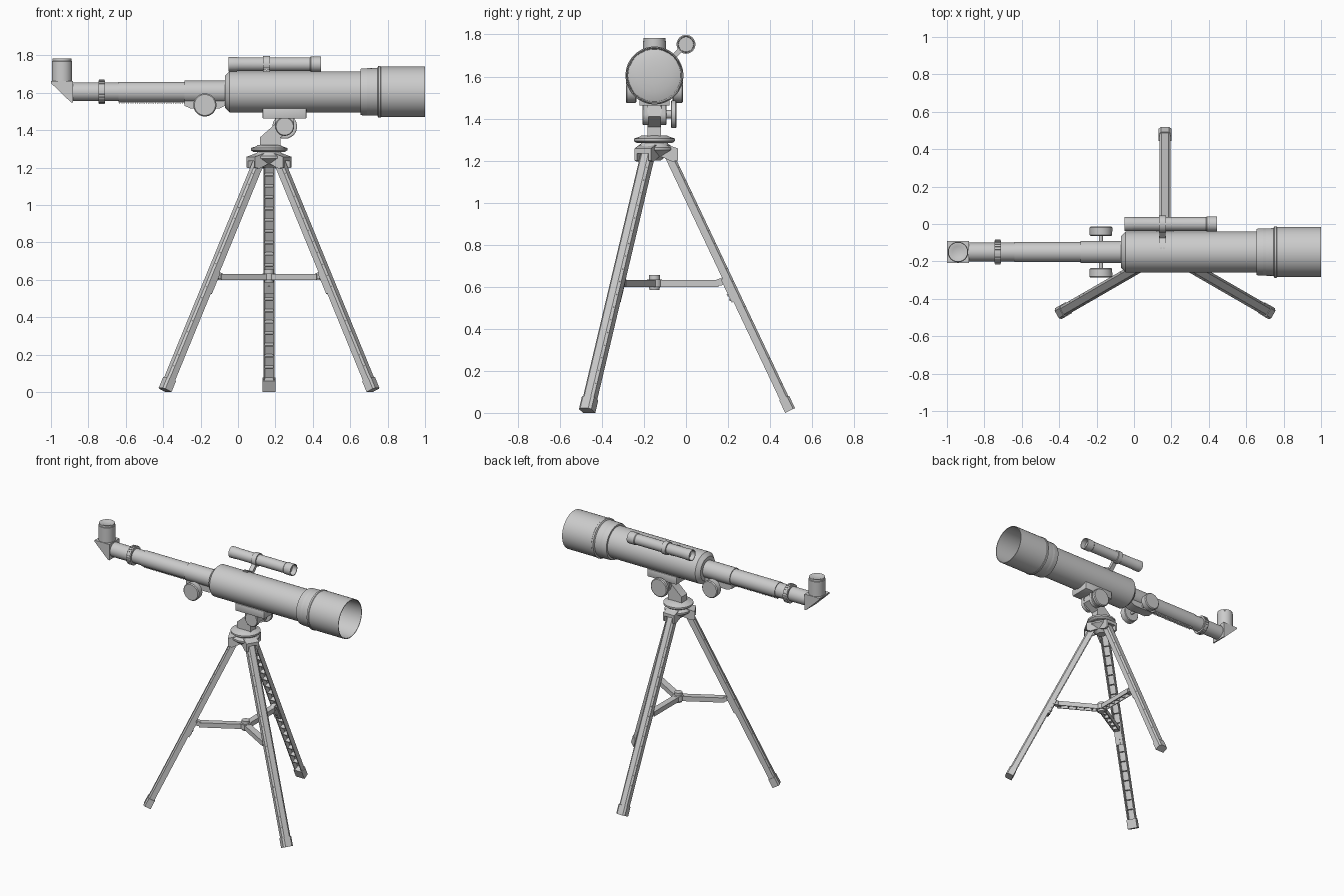
import bpy, bmesh
from math import sin, cos, pi, radians
from mathutils import Vector as V, Matrix as M

if "Cube" in bpy.data.objects:
    bpy.data.objects.remove(bpy.data.objects["Cube"])

CY, CZ = -0.15, 1.605          # optical axis
HUB = V((0.166, CY, 0))        # tripod axis


def finish(name, bm):
    bmesh.ops.remove_doubles(bm, verts=bm.verts, dist=1e-5)
    bmesh.ops.recalc_face_normals(bm, faces=bm.faces)
    me = bpy.data.meshes.new(name)
    bm.to_mesh(me)
    bm.free()
    ob = bpy.data.objects.new(name, me)
    bpy.context.collection.objects.link(ob)
    return ob


def lathe(name, prof, axis='X', at=(0, CY, CZ), n=40):
    """Revolve (position, radius) points about an axis through 'at'."""
    bm = bmesh.new()
    rings = []
    for p, r in prof:
        ring = []
        for i in range(n):
            a = 2 * pi * (i + .5) / n
            u, v = r * cos(a), r * sin(a)
            co = {'X': (p, u, v), 'Y': (v, p, u), 'Z': (u, v, p)}[axis]
            ring.append(bm.verts.new(V(co) + V(at)))
        rings.append(ring)
    for A, B in zip(rings, rings[1:]):
        for i in range(n):
            j = (i + 1) % n
            bm.faces.new((A[i], A[j], B[j], B[i]))
    return finish(name, bm)


def add_prism(bm, pts, off):
    a = [bm.verts.new(p) for p in pts]
    b = [bm.verts.new(V(p) + V(off)) for p in pts]
    bm.faces.new(a)
    bm.faces.new(b[::-1])
    for i in range(len(a)):
        j = (i + 1) % len(a)
        bm.faces.new((a[i], b[i], b[j], a[j]))


def prism(name, pts, off):
    bm = bmesh.new()
    add_prism(bm, pts, off)
    return finish(name, bm)


def add_box(bm, lo, hi, mat=M.Identity(4)):
    lo, hi = V(lo), V(hi)
    m = mat @ M.Translation((lo + hi) / 2) @ M.Diagonal((*(hi - lo), 1))
    bmesh.ops.create_cube(bm, size=1, matrix=m)


def box(name, lo, hi, bevel=0.0, mat=M.Identity(4)):
    bm = bmesh.new()
    add_box(bm, lo, hi, mat)
    if bevel:
        bmesh.ops.bevel(bm, geom=bm.edges[:], offset=bevel, segments=2, affect='EDGES', profile=.5)
    return finish(name, bm)


# Optical tube, dew shield and objective lens
lathe("main_tube", [(-.07, 0), (-.07, .085), (-.045, .11), (.66, .11), (.66, 0)])
lathe("dew_shield", [(.655, .108), (.655, .123), (.665, .126), (.745, .128), (.75, .138), (.762, .138),
                     (.765, .135), (1, .135), (1, .13), (.7, .125), (.7, .112)])
lathe("objective_lens", [(.69, .127), (.705, .127), (.71, .115), (.718, .08), (.722, .04), (.723, 0)])

# Focuser: housing, draw tube, knurled ring, rack
lathe("focuser_housing", [(-.285, .05), (-.285, .06), (-.06, .06)])
lathe("draw_tube", [(-.89, 0), (-.89, .05), (-.64, .05), (-.64, .054), (-.28, .054)])
lathe("lock_ring", [(-.745, .05), (-.745, .062), (-.71, .062), (-.71, .05)])
bm = bmesh.new()
for i in range(24):
    rot = M.Translation((0, CY, CZ)) @ M.Rotation(2 * pi * i / 24, 4, 'X')
    add_box(bm, (-.742, -.004, .058), (-.713, .004, .066), rot)
finish("lock_ring_grips", bm)
bm = bmesh.new()
add_box(bm, (-.64, CY - .014, 1.549), (-.27, CY + .014, 1.56))
for i in range(30):
    x = -.636 + i * .012
    add_box(bm, (x, CY - .014, 1.544), (x + .006, CY + .014, 1.55))
finish("focus_rack", bm)
prism("pinion_block", [(x, CY - .035, z) for x, z in
      [(-.285, 1.565), (-.285, 1.53), (-.25, 1.515), (-.1, 1.515), (-.07, 1.53), (-.07, 1.565)]], (0, .07, 0))
lathe("focus_shaft", [(-.125, 0), (-.125, .011), (.125, .011), (.125, 0)], 'Y', (-.177, CY, 1.535), 16)
for s, side in ((-1, "front"), (1, "back")):
    lathe(side + "_focus_knob", [(s * .086, 0), (s * .086, .056), (s * .09, .06), (s * .13, .062),
                                 (s * .136, .056), (s * .136, 0)], 'Y', (-.177, CY, 1.535), 32)

# Diagonal prism housing and eyepiece
prism("diagonal_housing", [(x, CY - .058, z) for x, z in
      [(-1, 1.662), (-1, 1.652), (-.892, 1.548), (-.882, 1.548), (-.882, 1.662)]], (0, .116, 0))
lathe("eyepiece", [(1.655, .055), (1.768, .055), (1.77, .052), (1.783, .052), (1.783, .042),
                   (1.778, .03), (1.776, 0)], 'Z', (-.941, CY, 0), 32)

# Finder scope with its bracket
FY, FZ = 0, 1.753
lathe("finder_tube", [(-.02, 0), (-.02, .03), (-.05, .034), (-.05, .039), (-.01, .039), (.0, .037),
                      (.385, .037), (.39, .041), (.445, .041), (.445, .036), (.41, .035), (.41, 0)],
      at=(0, FY, FZ), n=28)
lathe("finder_ring", [(.135, .035), (.135, .045), (.17, .045), (.17, .035)], at=(0, FY, FZ), n=28)
arc = [radians(a) for a in range(42, 87, 6)]
foot = [(.135, CY + r * cos(a), CZ + r * sin(a)) for r, aa in ((.109, arc), (.117, arc[::-1])) for a in aa]
prism("finder_foot", foot, (.035, 0, 0))
dirn = V((0, FY - CY, FZ - CZ)).normalized()
side = V((0, -dirn.z, dirn.y)) * .012
a, b = V((.137, CY, CZ)) + dirn * .105, V((.137, FY, FZ)) - dirn * .038
prism("finder_post", [a - side, a + side, b + side, b - side], (.031, 0, 0))
for x in (.145, .16):
    lathe("finder_screw", [(.1, .006), (.12, .006), (.12, 0)], 'Z', (x, CY + .02, CZ), 10)

# Mount: saddle, tilting neck, pivot bosses, clamp knob
box("saddle", (.132, CY - .072, 1.462), (.365, CY + .072, 1.517), .004)
prism("tilt_neck", [(x, CY - .032, z) for x, z in
      [(.118, 1.305), (.118, 1.362), (.195, 1.43), (.21, 1.47), (.29, 1.47), (.3, 1.41), (.226, 1.36),
       (.226, 1.305)]], (0, .064, 0))
for s, nm in ((-1, "front"), (1, "back")):
    lathe(nm + "_pivot_boss", [(s * .028, 0), (s * .028, .05), (s * .054, .05), (s * .058, .046), (s * .058, 0)],
          'Y', (.25, CY, 1.42), 28)
    prism(nm + "_pivot_cheek", [(x, CY + s * .034, z) for x, z in
          [(.2, 1.42), (.2, 1.47), (.3, 1.47), (.3, 1.42)]], (0, s * .02, 0))
lathe("tilt_clamp_knob", [(.05, 0), (.05, .02), (.078, .02), (.078, .06), (.082, .066), (.1, .066),
                          (.105, .06), (.105, 0)], 'Y', (.25, CY, 1.42), 32)

# Tripod head
lathe("pan_disk", [(1.284, 0), (1.284, .085), (1.293, .098), (1.305, .098), (1.312, .075), (1.32, .06),
                   (1.32, 0)], 'Z', HUB)
lathe("tripod_head", [(1.2, 0), (1.2, .03), (1.235, .07), (1.25, .09), (1.262, .09), (1.28, .065),
                      (1.29, .06), (1.29, 0)], 'Z', HUB, 36)
lathe("brace_hub", [(.585, 0), (.585, .024), (.598, .026), (.598, .036), (.634, .036), (.634, .026),
                    (.655, .026), (.655, 0)], 'Z', HUB, 24)

# Three identical legs with sockets, feet and brace arms
down = V((.57, 0, -1.21)).normalized()
out = V((-down.z, 0, down.x))
top, tip = V((.07, 0, 1.225)), V((.645, 0, .0115))
length = (tip - top).length
out = V((-(tip - top).z, 0, (tip - top).x)).normalized()
down = (tip - top).normalized()
frame = M((( out.x, 0, down.x, top.x), (0, 1, 0, 0), (out.z, 0, down.z, top.z), (0, 0, 0, 1)))
channel = [(-.022, -.03), (.012, -.03), (.022, -.018), (.022, .018), (.012, .03), (-.022, .03),
           (-.022, .024), (.01, .024), (.016, .015), (.016, -.015), (.01, -.024), (-.022, -.024)]
cap = [(-.026, -.034), (.016, -.034), (.026, -.022), (.026, .022), (.016, .034), (-.026, .034)]
for ang, nm in ((90, "back"), (210, "left"), (330, "right")):
    turn = M.Translation(HUB) @ M.Rotation(radians(ang), 4, 'Z')
    T = turn @ frame
    # Open channel leg with inner ribs
    bm = bmesh.new()
    add_prism(bm, [(u, v, -.01) for u, v in channel], (0, 0, length - .01))
    for i in range(1, 19):
        add_box(bm, (-.016, -.025, i * .067), (.017, .025, i * .067 + .005))
    bmesh.ops.transform(bm, matrix=T, verts=bm.verts)
    finish(nm + "_leg", bm)
    bm = bmesh.new()
    add_prism(bm, [(u, v, length - .065) for u, v in cap], (0, 0, .065))
    bmesh.ops.transform(bm, matrix=T, verts=bm.verts)
    finish(nm + "_foot", bm)
    # Socket on the head
    bm = bmesh.new()
    for y0, y1 in ((-.045, -.031), (.031, .045)):
        add_prism(bm, [(x, y0, z) for x, z in [(.03, 1.265), (.1, 1.25), (.112, 1.24), (.112, 1.2),
                                              (.085, 1.195), (.03, 1.22)]], (0, y1 - y0, 0))
    add_prism(bm, [(x, -.045, z) for x, z in [(.03, 1.275), (.06, 1.275), (.112, 1.258), (.112, 1.235),
                                             (.03, 1.245)]], (0, .09, 0))
    bmesh.ops.transform(bm, matrix=turn, verts=bm.verts)
    finish(nm + "_leg_socket", bm)
    # Brace arm: web, two rails, cross ribs
    bm = bmesh.new()
    add_box(bm, (.025, -.02, .624), (.305, .02, .632))
    for y in (-.022, .017):
        add_box(bm, (.025, y, .598), (.305, y + .005, .632))
    for i in range(5):
        add_box(bm, (.06 + i * .055, -.02, .602), (.065 + i * .055, .02, .63))
    add_prism(bm, [(x, -.015, z) for x, z in [(.28, .605), (.28, .628), (.325, .645), (.35, .64),
                                             (.35, .618), (.315, .605)]], (0, .03, 0))
    bmesh.ops.transform(bm, matrix=turn, verts=bm.verts)
    finish(nm + "_brace_arm", bm)
    # Bracket plate and rivets on the inside of the leg
    bm = bmesh.new()
    add_box(bm, (-.031, -.026, .64), (-.021, .026, .76))
    for z in (.72, .745):
        add_box(bm, (-.036, -.006, z - .006), (-.03, .006, z + .006))
    bmesh.ops.transform(bm, matrix=T, verts=bm.verts)
    finish(nm + "_brace_bracket", bm)

# Smooth the round parts, keep edges sharp
bpy.ops.object.select_all(action='SELECT')
bpy.context.view_layer.objects.active = bpy.data.objects["main_tube"]
bpy.ops.object.shade_smooth_by_angle(angle=radians(30))
